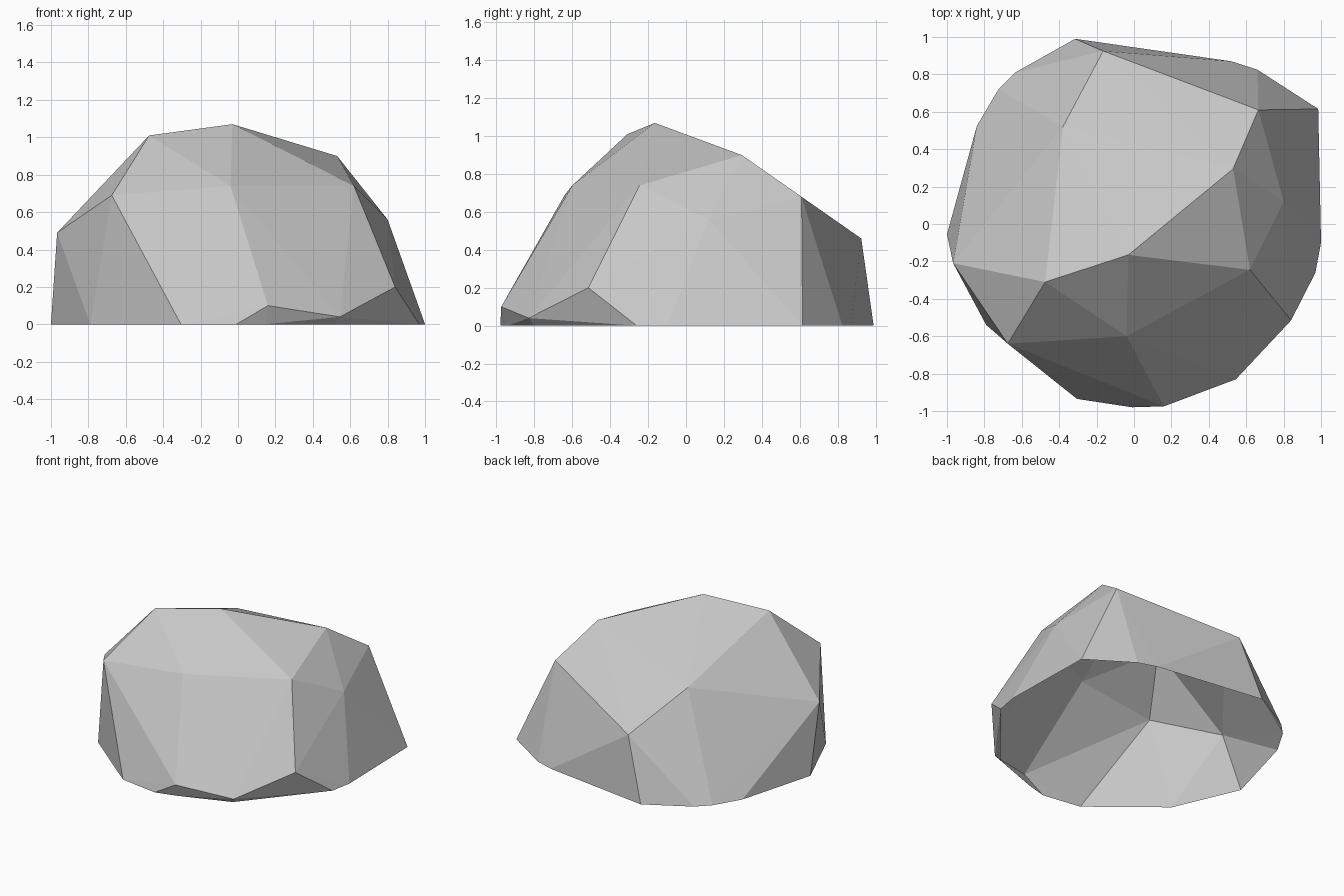
import bpy
import bmesh

# Remove the default object only
default_cube = bpy.data.objects.get("Cube")
if default_cube:
    bpy.data.objects.remove(default_cube, do_unlink=True)


def make_material(name, colour):
    """One flat colour, shown in the viewport and in a render."""
    material = bpy.data.materials.new(name)
    material.use_nodes = True
    material.diffuse_color = colour
    shader = next(n for n in material.node_tree.nodes if n.type == "BSDF_PRINCIPLED")
    shader.inputs["Base Color"].default_value = colour
    shader.inputs["Roughness"].default_value = 1
    return material


def make_hull_shell(name, points, material):
    """Wrap a faceted convex shell around the points, open at the ground."""
    bm = bmesh.new()
    for point in points:
        bm.verts.new(point)
    bmesh.ops.convex_hull(bm, input=list(bm.verts))

    # Drop points that ended up inside the hull
    loose = [v for v in bm.verts if not v.link_faces]
    bmesh.ops.delete(bm, geom=loose, context="VERTS")

    # Leave the underside open
    floor = [f for f in bm.faces if all(v.co.z < 0.001 for v in f.verts)]
    bmesh.ops.delete(bm, geom=floor, context="FACES")
    bmesh.ops.recalc_face_normals(bm, faces=list(bm.faces))

    # Make every normal point away from the middle
    if sum(f.normal.dot(f.calc_center_median()) for f in bm.faces) < 0:
        bmesh.ops.reverse_faces(bm, faces=list(bm.faces))

    mesh = bpy.data.meshes.new(name)
    bm.to_mesh(mesh)
    bm.free()
    mesh.materials.append(material)
    for polygon in mesh.polygons:
        polygon.use_smooth = False
    shell = bpy.data.objects.new(name, mesh)
    bpy.context.collection.objects.link(shell)
    return shell


# Ground outline, counterclockwise from the left side
ground_outline = [
    (1, -.1), (.985, .615), (.66, .825), (.52, .87), (-.315, .99),
    (-.635, .81), (-.725, .72), (-.84, .525), (-1, -.055), (-.79, -.54),
    (-.305, -.935), (-.01, -.98), (.14, -.94), (.52, -.8), (.97, -.26),
]

# Low corners that overhang the ground along the front
overhang_corners = [(.16, -.975, .1), (.545, -.83, .04), (.84, -.515, .2)]

# Shoulder corners around the sides
shoulder_corners = [
    (.8, .12, .56), (.665, .61, .68), (-.165, .925, .46), (-.38, .52, .72),
    (-.967, -.21, .49), (-.675, -.64, .69), (-.04, -.6, .74), (.62, -.245, .74),
]

# Crown corners along the top ridge
crown_corners = [(-.03, -.165, 1.07), (-.475, -.31, 1.01), (.53, .295, .9)]

stone_grey = make_material("stone grey", (.57, .57, .57, 1))
ground_points = [(x, y, 0) for x, y in ground_outline]
make_hull_shell(
    "boulder",
    ground_points + overhang_corners + shoulder_corners + crown_corners,
    stone_grey,
)
